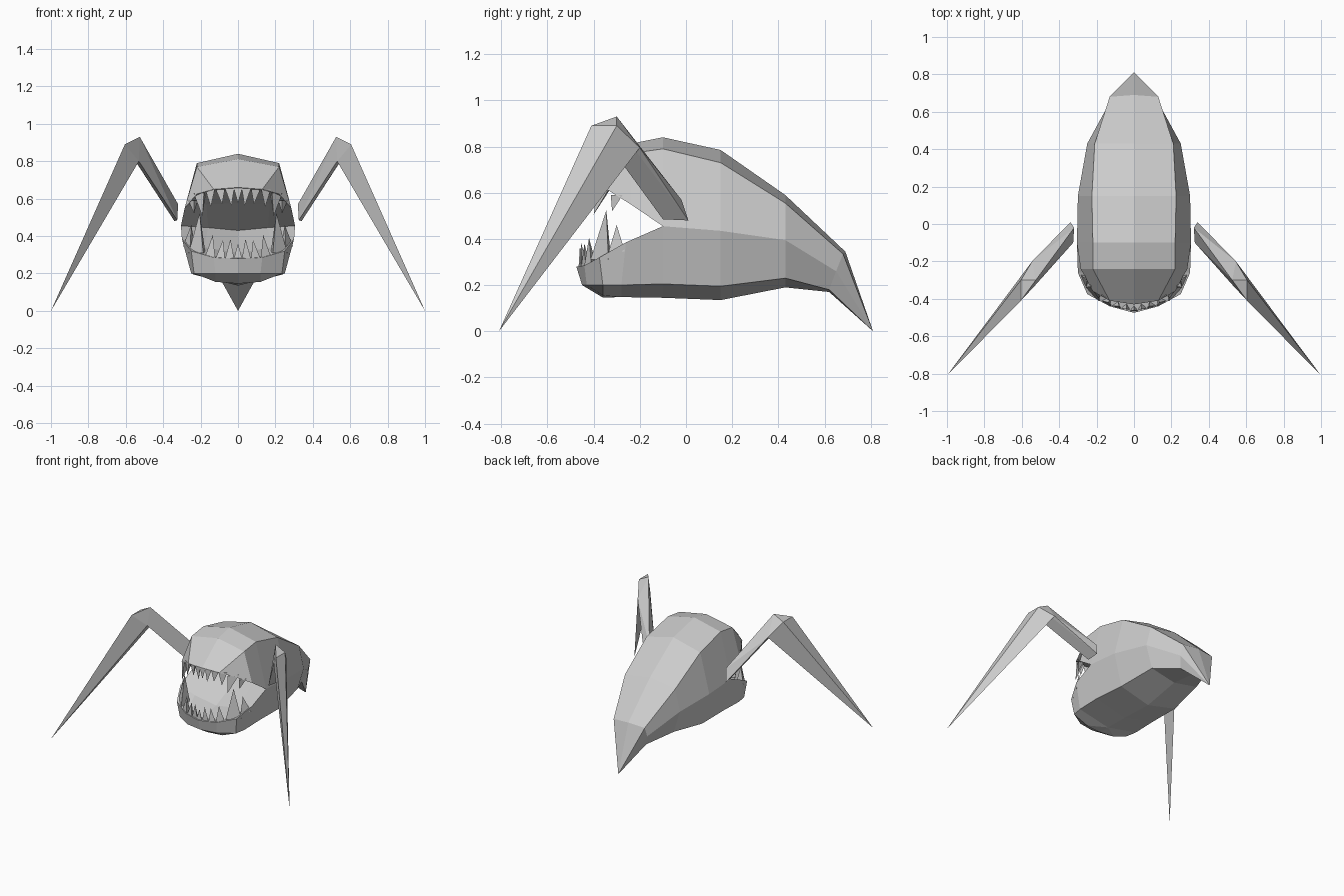
import bpy, bmesh
from mathutils import Vector

if "Cube" in bpy.data.objects:
    bpy.data.objects.remove(bpy.data.objects["Cube"])


def finish(name, bm):
    bmesh.ops.remove_doubles(bm, verts=bm.verts, dist=0.0005)
    bmesh.ops.recalc_face_normals(bm, faces=bm.faces)
    me = bpy.data.meshes.new(name)
    bm.to_mesh(me)
    bm.free()
    ob = bpy.data.objects.new(name, me)
    bpy.context.collection.objects.link(ob)
    return ob


def grid(bm, rows):
    """Skin a grid of points, plus its mirror image across x = 0."""
    for a, b in zip(rows, rows[1:]):
        for i in range(len(a) - 1):
            quad = []
            for p in (a[i], a[i + 1], b[i + 1], b[i]):
                if p not in quad:
                    quad.append(p)
            if len(quad) > 2:
                for s in (1, -1):
                    bm.faces.new([bm.verts.new((s * x, y, z)) for x, y, z in quad])


def hull(bm, pts, s=1):
    vs = [bm.verts.new((s * p[0], p[1], p[2])) for p in pts]
    res = bmesh.ops.convex_hull(bm, input=vs)
    junk = [v for v in res["geom_interior"] if isinstance(v, bmesh.types.BMVert)]
    if junk:
        bmesh.ops.delete(bm, geom=junk, context='VERTS')


# Body: half rings from back ridge to belly, ending in the tail point
bm = bmesh.new()
tip = (0, 0.81, 0)
rings = [
    [(0, -.10, .84), (.22, -.10, .79), (.305, -.10, .455), (.25, -.10, .205), (0, -.10, .145)],
    [(0, .15, .785), (.225, .15, .73), (.30, .15, .435), (.24, .15, .195), (0, .15, .135)],
    [(0, .43, .59), (.21, .43, .555), (.25, .43, .395), (.20, .43, .23), (0, .43, .19)],
    [(0, .69, .345), (.13, .68, .335), (.13, .65, .26), (.10, .62, .18), (0, .62, .17)],
    [tip] * 5]
grid(bm, rings)
hinge = rings[0]

# Upper jaw: skull front rolling down to the upper lip
up_mid = (.285, -.24, .55)
lip = [(0, -.43, .66), (.13, -.41, .65), (.22, -.36, .625)]
brow = [(0, -.24, .812), (.22, -.24, .77), up_mid]
grid(bm, [hinge[:3], brow])
grid(bm, [[brow[0], brow[1]], [lip[0], lip[1]]])
grid(bm, [[brow[1], up_mid], [lip[1], lip[2]]])

# Lower jaw: chin, lip and underside
low_mid = (.30, -.26, .385)
low_lip = [(0, -.475, .28), (.13, -.44, .285), (.25, -.375, .32)]
chin = [(0, -.45, .20), (.12, -.43, .20), (.235, -.36, .20)]
cheek = [low_mid, (.25, -.28, .20), (0, -.28, .148)]
keel = [(0, -.36, .146), (.12, -.36, .155), (.235, -.36, .20)]
grid(bm, [hinge[2:], cheek])
grid(bm, [[low_mid, cheek[1]], [low_lip[2], chin[2]]])
grid(bm, [low_lip, chin, keel])
grid(bm, [[cheek[2], cheek[1]], [keel[1], keel[2]]])
grid(bm, [[cheek[2], keel[1]], [cheek[2], keel[0]]])

# Mouth lining: palate and floor meeting at the throat
throat = [(0, .0, .43), (.16, -.05, .445), hinge[2]]
grid(bm, [throat, [(0, -.24, .575), (.17, -.24, .57), up_mid], lip])
grid(bm, [throat, [(0, -.26, .31), (.18, -.26, .34), low_mid], low_lip])
finish("body", bm)


# Teeth: base centre, tip height, tip y, half width
def teeth(name, table):
    bm = bmesh.new()
    for x, y, z, tip_x, tip_y, tip_z, w in table:
        c = Vector((x, y, z))
        out = Vector((x, y + .15, 0)).normalized()
        side = Vector((-out.y, out.x, 0))
        pts = [c + side * w, c - side * w, c - out * w * 1.3, (tip_x, tip_y, tip_z)]
        for s in ((1, -1) if x else (1,)):
            hull(bm, pts, s)
    finish(name, bm)


teeth("lower_teeth", [
    (0, -.465, .28, 0, -.46, .36, .022),
    (.045, -.455, .28, .04, -.455, .385, .024),
    (.095, -.445, .28, .08, -.44, .38, .026),
    (.15, -.425, .285, .135, -.42, .405, .032),
    (.225, -.375, .31, .205, -.345, .525, .055),
    (.275, -.30, .345, .25, -.30, .46, .04)])
teeth("upper_teeth", [
    (0, -.425, .66, 0, -.425, .575, .024),
    (.045, -.42, .655, .035, -.42, .56, .025),
    (.095, -.41, .65, .085, -.41, .57, .026),
    (.15, -.395, .65, .145, -.40, .555, .03),
    (.21, -.355, .63, .19, -.40, .505, .04),
    (.25, -.30, .59, .235, -.32, .52, .03)])

# Legs: bent limb, each segment a tapered prism
k_top, k_front, k_out = (.525, -.30, .93), (.605, -.41, .89), (.605, -.30, .89)
k_back, k_in = (.545, -.20, .795), (.53, -.33, .80)
base = [(.32, -.02, .57), (.34, .01, .48), (.325, -.10, .485)]
for s, label in ((1, "right"), (-1, "left")):
    bm = bmesh.new()
    hull(bm, base + [k_top, k_out, k_back, k_in], s)
    hull(bm, [k_top, k_front, k_out, k_back, k_in, (1.0, -.81, 0)], s)
    finish("front_leg_" + label, bm)
